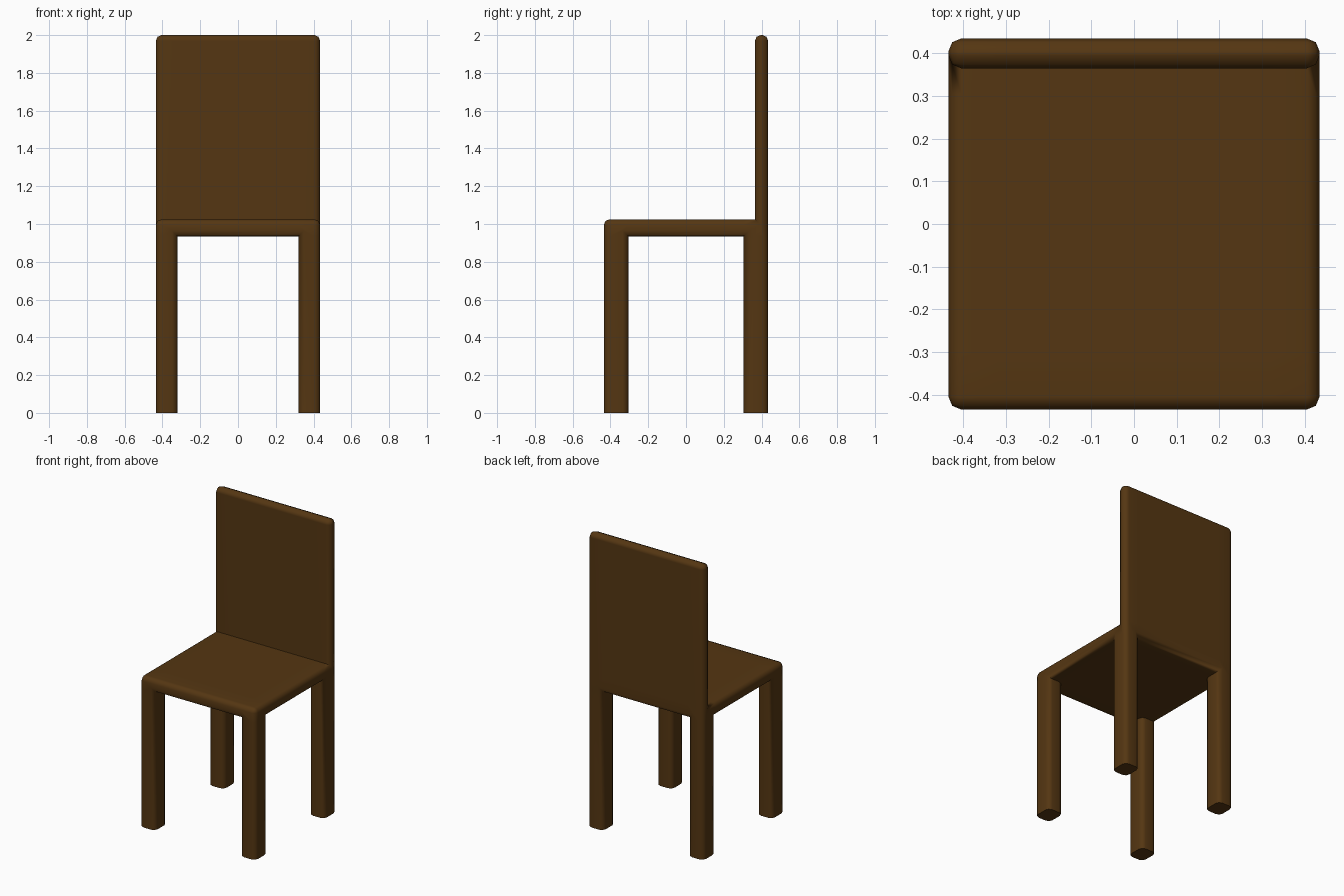
import bpy, bmesh
from itertools import product

if "Cube" in bpy.data.objects:
    bpy.data.objects.remove(bpy.data.objects["Cube"])

# Cell boundaries of the chair
XS = [-0.435, -0.32, 0.32, 0.435]
YS = [-0.435, -0.305, 0.305, 0.365, 0.435]
ZS = [0.0, 0.935, 1.025, 2.0]


def solid(i, j, k):
    if not (0 <= i < 3 and 0 <= j < 4 and 0 <= k < 3):
        return False
    if k == 0:                      # four legs
        return i != 1 and j != 1
    return k == 1 or j == 3         # seat slab, then back panel


# One continuous shell: keep only faces between solid and empty cells
bm = bmesh.new()
verts = {}


def vert(idx):
    if idx not in verts:
        verts[idx] = bm.verts.new((XS[idx[0]], YS[idx[1]], ZS[idx[2]]))
    return verts[idx]


for cell in product(range(3), range(4), range(3)):
    if not solid(*cell):
        continue
    for axis, side in product(range(3), (0, 1)):
        neighbour = list(cell)
        neighbour[axis] += 2 * side - 1
        if solid(*neighbour):
            continue
        u, v = (axis + 1) % 3, (axis + 2) % 3
        loop = []
        for du, dv in ((0, 0), (1, 0), (1, 1), (0, 1)):
            p = list(cell)
            p[axis] += side
            p[u] += du
            p[v] += dv
            loop.append(vert(tuple(p)))
        bm.faces.new(loop if side else loop[::-1])

bmesh.ops.dissolve_limit(bm, angle_limit=0.01, verts=bm.verts[:], edges=bm.edges[:])
bm.normal_update()

# Round every outward edge except the soles of the legs
weight = bm.edges.layers.float.new("bevel_weight_edge")
for e in bm.edges:
    on_floor = all(v.co.z < 0.001 for v in e.verts)
    if e.calc_face_angle_signed(0) > 0.1 and not on_floor:
        e[weight] = 1.0

mesh = bpy.data.meshes.new("chair_frame")
bm.to_mesh(mesh)
bm.free()
chair = bpy.data.objects.new("chair_frame", mesh)
bpy.context.collection.objects.link(chair)

# Dark wood
wood = bpy.data.materials.new("dark_wood")
wood.diffuse_color = (0.09, 0.037, 0.006, 1)
wood.use_nodes = True
wood.node_tree.nodes["Principled BSDF"].inputs["Base Color"].default_value = wood.diffuse_color
mesh.materials.append(wood)

bpy.context.view_layer.objects.active = chair
chair.select_set(True)
bevel = chair.modifiers.new("rounded_edges", "BEVEL")
bevel.limit_method = 'WEIGHT'
bevel.width = 0.03
bevel.segments = 2
bpy.ops.object.modifier_apply(modifier=bevel.name)
bpy.ops.object.shade_smooth_by_angle(angle=0.87)
normals = chair.modifiers.new("face_weighted_normals", "WEIGHTED_NORMAL")
normals.keep_sharp = True
